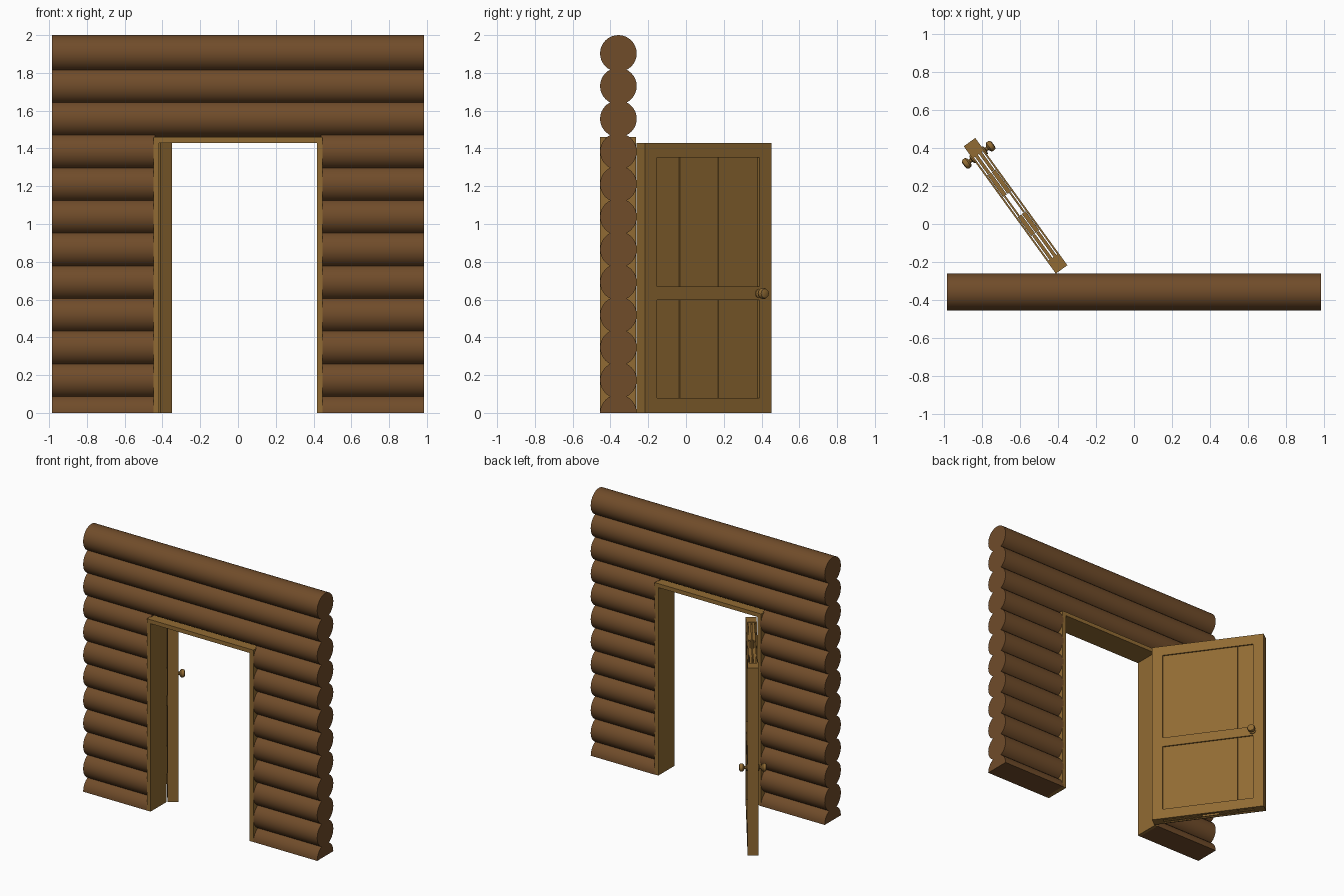
import bpy, bmesh, math
from mathutils import Matrix

if "Cube" in bpy.data.objects:
    bpy.data.objects.remove(bpy.data.objects["Cube"])


def material(name, color):
    m = bpy.data.materials.new(name)
    m.diffuse_color = (*color, 1)
    m.use_nodes = True
    m.node_tree.nodes["Principled BSDF"].inputs["Base Color"].default_value = m.diffuse_color
    return m


LOG = material("dark log brown", (0.162, 0.072, 0.023))
WOOD = material("golden plank wood", (0.283, 0.147, 0.033))


def finish(name, bm, mat, matrix=None, smooth=False):
    bmesh.ops.recalc_face_normals(bm, faces=bm.faces)
    me = bpy.data.meshes.new(name)
    bm.to_mesh(me)
    bm.free()
    me.materials.append(mat)
    ob = bpy.data.objects.new(name, me)
    bpy.context.collection.objects.link(ob)
    if matrix:
        ob.matrix_world = matrix
    if smooth:
        bpy.ops.object.select_all(action='DESELECT')
        ob.select_set(True)
        bpy.context.view_layer.objects.active = ob
        bpy.ops.object.shade_smooth_by_angle(angle=math.radians(40))
    return ob


def box(name, x0, x1, y0, y1, z0, z1, matrix=None):
    bm = bmesh.new()
    bmesh.ops.create_cube(bm, size=1)
    for v in bm.verts:
        v.co = ((x0 + x1) / 2 + v.co.x * (x1 - x0),
                (y0 + y1) / 2 + v.co.y * (y1 - y0),
                (z0 + z1) / 2 + v.co.z * (z1 - z0))
    return finish(name, bm, WOOD, matrix)


# --- log wall: the lowest log is a half log lying on the ground
WALL_Y, R, STEP = -0.358, 0.097, 0.173


def log(name, x0, x1, z, half=False):
    bm = bmesh.new()
    n = 16 if half else 32
    ring = [math.pi * i / 16 for i in range(n + 1 if half else n)]
    verts = [bm.verts.new((x0, WALL_Y + R * math.cos(a), z + R * math.sin(a))) for a in ring]
    face = bm.faces.new(verts)
    ext = bmesh.ops.extrude_face_region(bm, geom=[face], use_keep_orig=True)
    for v in ext["geom"]:
        if isinstance(v, bmesh.types.BMVert):
            v.co.x = x1
    finish(name, bm, LOG, smooth=True)


for i in range(12):
    if i < 9:
        log(f"left_log_{i}", -0.985, -0.44, i * STEP, i == 0)
        log(f"right_log_{i}", 0.44, 0.985, i * STEP, i == 0)
    else:
        log(f"top_log_{i}", -0.985, 0.985, i * STEP)

# --- door frame
box("frame_left", -0.448, -0.417, -0.455, -0.264, 0, 1.43)
box("frame_right", 0.417, 0.448, -0.455, -0.264, 0, 1.43)
box("frame_top", -0.448, 0.448, -0.455, -0.264, 1.43, 1.46)

# --- open door, built along local x from its hinge side
DOOR = Matrix.Translation((-0.381, -0.239, 0)) @ Matrix.Rotation(math.radians(125.9), 4, 'Z')
W, T, H = 0.827, 0.0375, 1.428
box("hinge_stile", 0, 0.078, -T, T, 0, H, DOOR)
box("latch_stile", 0.747, W, -T, T, 0, H, DOOR)

# rails and planks come in pairs, one for each face of the hollow door
edges = [0.075, 0.235, 0.36, 0.488, 0.632, 0.75]
leaves = [(0.004, 0.022), (0.002, 0.026), (0.012, 0.022), (0.002, 0.026), (0.004, 0.022)]
for s, side in ((-1, "front"), (1, "back")):
    for part, z0, z1 in (("bottom", 0, 0.078), ("middle", 0.597, 0.67), ("top", 1.353, H)):
        box(f"{part}_rail_{side}", 0.078, 0.747, *sorted((s * 0.028, s * T)), z0, z1, DOOR)
    for k, (a, b) in enumerate(leaves):
        box(f"plank_{side}_{k}", edges[k] + 0.001, edges[k + 1] - 0.001,
            *sorted((s * a, s * b)), 0.004, H - 0.006, DOOR)

# --- lathed door knobs on both faces: (radius, distance from door face)
PROFILE = [(0.024, 0), (0.024, 0.006), (0.011, 0.01), (0.011, 0.02), (0.021, 0.024),
           (0.028, 0.031), (0.029, 0.044), (0.025, 0.054), (0.014, 0.058)]
for s, side in ((-1, "front"), (1, "back")):
    bm = bmesh.new()
    rings = []
    for r, d in PROFILE:
        rings.append([bm.verts.new((0.745 + r * math.cos(math.tau * i / 16), s * (T + d),
                                    0.632 + r * math.sin(math.tau * i / 16))) for i in range(16)])
    for p, q in zip(rings, rings[1:]):
        for i in range(16):
            j = (i + 1) % 16
            bm.faces.new((p[i], p[j], q[j], q[i]))
    bm.faces.new(rings[0])
    bm.faces.new(rings[-1])
    finish(f"door_knob_{side}", bm, WOOD, DOOR, smooth=True)
